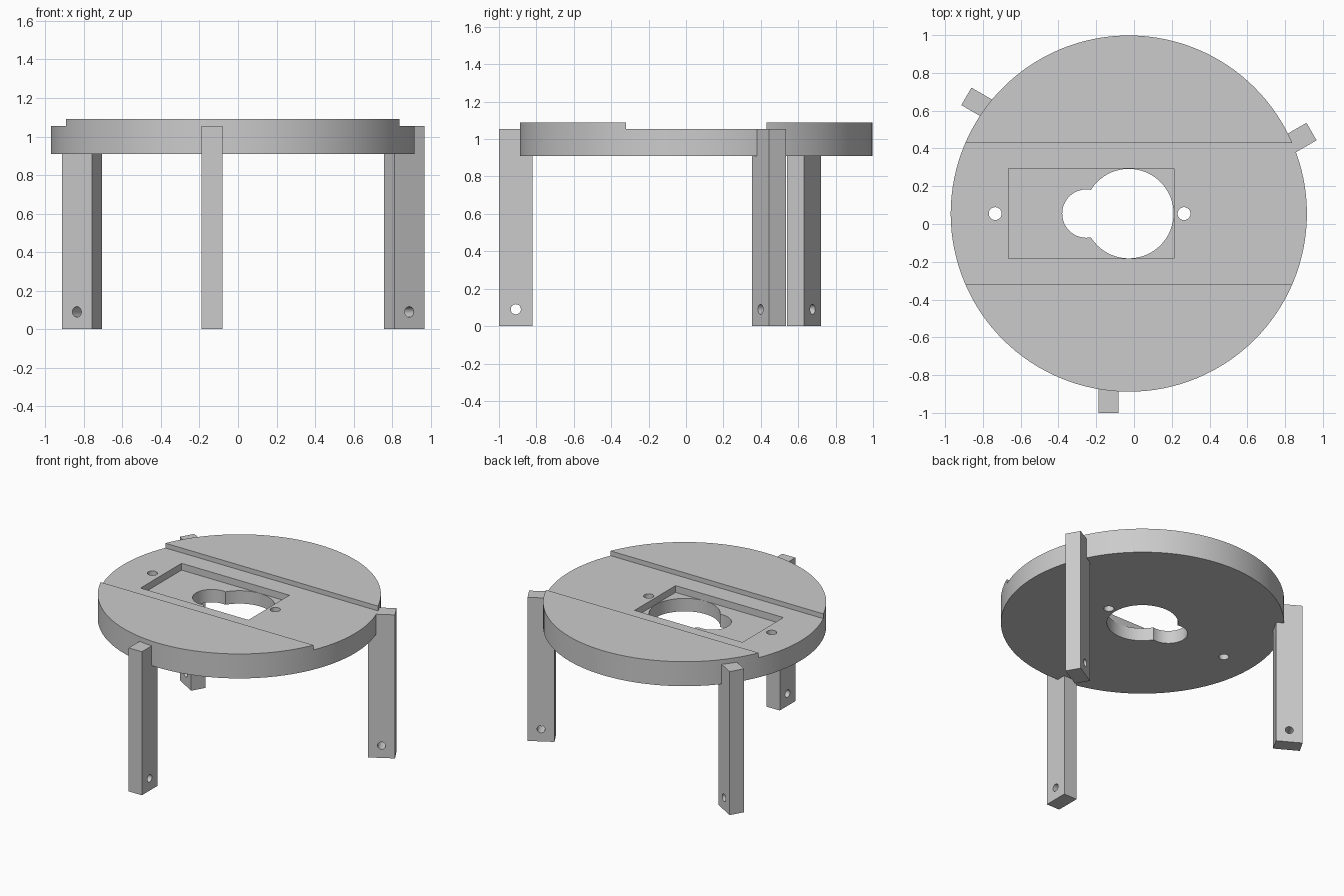
import bpy
from math import radians
from mathutils import Matrix, Vector

default = bpy.data.objects.get("Cube")
if default:
    bpy.data.objects.remove(default, do_unlink=True)

CENTRE = Vector((-0.0275, 0.055, 0))
RADIUS = 0.943
BOTTOM, FLOOR, TOP = 0.91, 1.055, 1.09   # disc underside, channel floor, disc top

grey = bpy.data.materials.new("plain grey")
grey.use_nodes = True
colour = (0.6, 0.6, 0.6, 1)
grey.diffuse_color = colour
grey.node_tree.nodes["Principled BSDF"].inputs["Base Color"].default_value = colour


def box(name, low, high):
    low, high = Vector(low), Vector(high)
    bpy.ops.mesh.primitive_cube_add(size=1)
    ob = bpy.context.object
    ob.name = name
    ob.data.transform(Matrix.Translation((low + high) / 2) @ Matrix.Diagonal((high - low).to_4d()))
    ob.data.materials.append(grey)
    return ob


def cylinder(name, centre, radius, depth, sides=48, turn=None):
    bpy.ops.mesh.primitive_cylinder_add(vertices=sides, radius=radius, depth=depth)
    ob = bpy.context.object
    ob.name = name
    ob.data.transform(Matrix.Translation(centre) @ (turn or Matrix()))
    ob.data.materials.append(grey)
    return ob


def cut(target, cutter):
    mod = target.modifiers.new("cut", "BOOLEAN")
    mod.operation = "DIFFERENCE"
    mod.solver = "EXACT"
    mod.object = cutter
    cutter.hide_render = True
    select(target)
    bpy.ops.object.modifier_apply(modifier=mod.name)
    bpy.data.objects.remove(cutter, do_unlink=True)


def select(ob):
    bpy.ops.object.select_all(action="DESELECT")
    ob.select_set(True)
    bpy.context.view_layer.objects.active = ob


def smooth(ob):
    select(ob)
    bpy.ops.object.shade_smooth_by_angle(angle=radians(30))


# Round top plate
plate = cylinder("top_plate", CENTRE + Vector((0, 0, (BOTTOM + TOP) / 2)), RADIUS, TOP - BOTTOM, 128)

# Wide channel across the plate, then the rectangular pocket in its floor
cut(plate, box("channel_cutter", (-2, -0.32, FLOOR), (2, 0.43, 1.3)))
cut(plate, box("pocket_cutter", (-0.665, -0.182, FLOOR - 0.05), (0.212, 0.294, 1.3)))

# Keyhole opening and the two screw holes
for x, radius in ((-0.0275, 0.237), (-0.252, 0.128), (-0.735, 0.034), (0.265, 0.034)):
    cut(plate, cylinder("hole_cutter", (x, CENTRE.y, 1), radius, 0.6, 64))
smooth(plate)

# Three legs around the rim, each set off to one side of its radius and drilled near the foot
for name, angle in (("front_leg", 0), ("back_left_leg", 120), ("back_right_leg", 240)):
    leg = box(name, (-0.161, -1.055, 0), (-0.054, -0.875, FLOOR))
    cut(leg, cylinder("foot_cutter", (-0.1075, -0.965, 0.09), 0.027, 0.4, 32,
                      Matrix.Rotation(radians(90), 4, "Y")))
    leg.data.transform(Matrix.Translation(CENTRE) @ Matrix.Rotation(radians(angle), 4, "Z"))
    smooth(leg)
